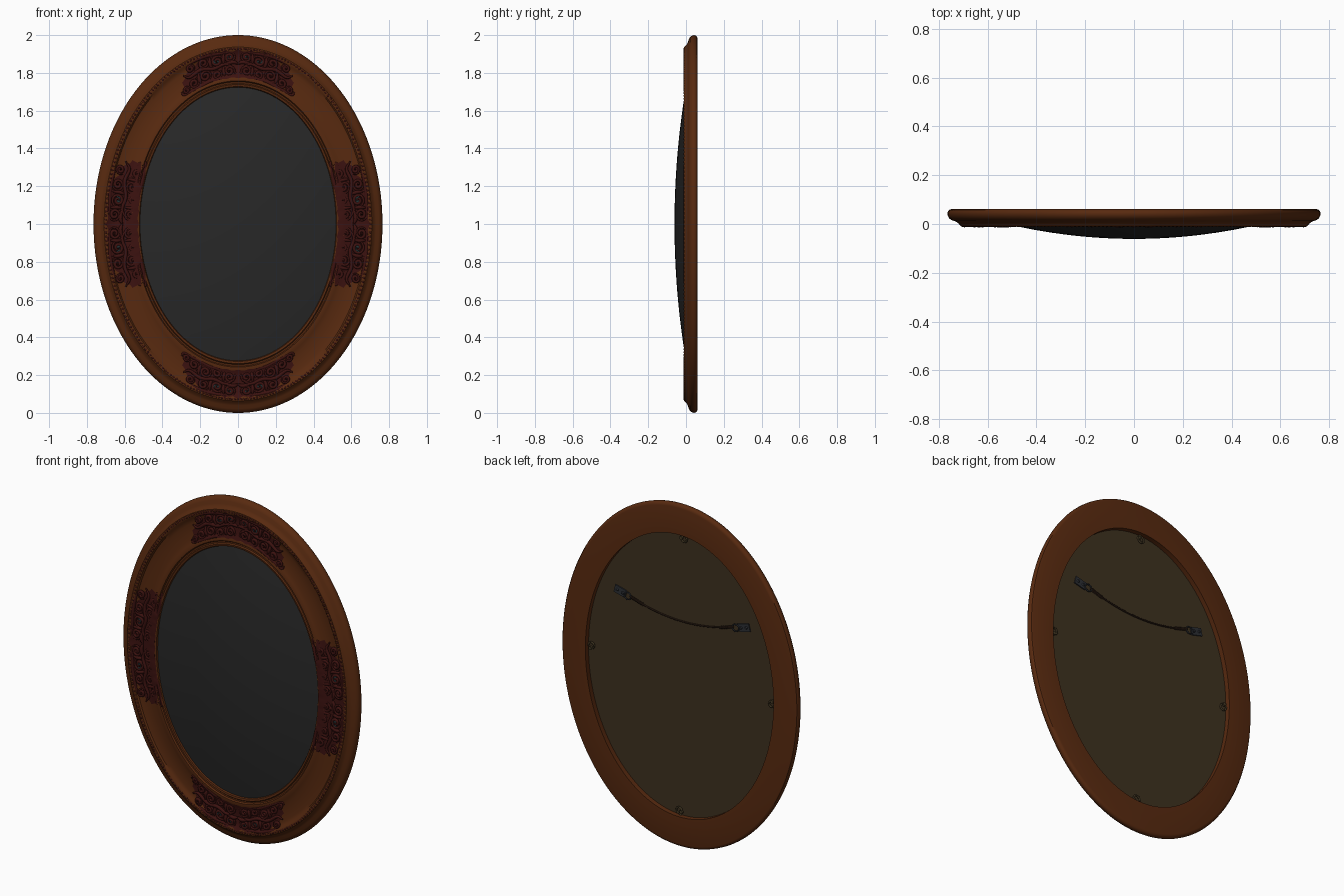
import bpy, bmesh, math
from mathutils import Vector, Matrix

if "Cube" in bpy.data.objects:
    bpy.data.objects.remove(bpy.data.objects["Cube"])

def mat(name, r, g, b):
    m = bpy.data.materials.new(name)
    m.diffuse_color = (r, g, b, 1)
    m.use_nodes = True
    m.node_tree.nodes["Principled BSDF"].inputs["Base Color"].default_value = m.diffuse_color
    return m

WOOD = mat("brown_wood", 0.098, 0.023, 0.005)
CARVE = mat("dark_red_wood", 0.045, 0.006, 0.005)
GLASS = mat("dark_glass", 0.021, 0.021, 0.021)
BOARD = mat("backing_board", 0.048, 0.031, 0.014)
TEAL = mat("dark_teal", 0.018, 0.035, 0.038)
STEEL = mat("dark_steel", 0.025, 0.028, 0.034)
BRASS = mat("dull_brass", 0.06, 0.042, 0.018)
WIRE = mat("wire_brown", 0.03, 0.014, 0.008)

def P(t, s, y):
    """Point on the oval: s = 0 outer edge, s = 1 glass edge."""
    return Vector(((0.765 - 0.245 * s) * math.cos(t), y, 1 + (1 - 0.275 * s) * math.sin(t)))

def finish(bm, name, m, angle=35):
    bmesh.ops.recalc_face_normals(bm, faces=bm.faces[:])
    me = bpy.data.meshes.new(name)
    bm.to_mesh(me)
    bm.free()
    ob = bpy.data.objects.new(name, me)
    bpy.context.collection.objects.link(ob)
    me.materials.append(m)
    bpy.ops.object.select_all(action='DESELECT')
    bpy.context.view_layer.objects.active = ob
    ob.select_set(True)
    bpy.ops.object.shade_smooth_by_angle(angle=math.radians(angle))
    return ob

def loft(name, prof, m, n=160, closed=True, tip=None):
    """Sweep (s, y) profile round the oval; tip closes it to a centre point."""
    bm = bmesh.new()
    rings = [[bm.verts.new(P(2 * math.pi * i / n, s, y)) for i in range(n)] for s, y in prof]
    pairs = list(zip(rings, rings[1:])) + ([(rings[-1], rings[0])] if closed else [])
    for a, b in pairs:
        for i in range(n):
            j = (i + 1) % n
            bm.faces.new((a[i], a[j], b[j], b[i]))
    if tip is not None:
        c = bm.verts.new((0, tip, 1))
        for i in range(n):
            bm.faces.new((rings[-1][i], rings[-1][(i + 1) % n], c))
    return finish(bm, name, m)

def tubes(name, paths, m, r, res=2):
    """paths: lists of (point, radius factor)."""
    cu = bpy.data.curves.new(name, 'CURVE')
    cu.dimensions = '3D'
    cu.bevel_depth, cu.bevel_resolution, cu.use_fill_caps = r, res, True
    for path in paths:
        sp = cu.splines.new('POLY')
        sp.points.add(len(path) - 1)
        for q, (p, f) in zip(sp.points, path):
            q.co = (*p, 1)
            q.radius = f
        sp.use_smooth = True
    ob = bpy.data.objects.new(name, cu)
    bpy.context.collection.objects.link(ob)
    cu.materials.append(m)
    return ob

# Frame moulding: front runs from the outer edge to the glass, then round the back
FRONT = [(0, .042), (.01, .032), (.035, .022), (.08, .015), (.14, .010), (.18, .004), (.205, -.004),
         (.23, -.010), (.27, -.011), (.31, -.009), (.34, -.001), (.42, .003), (.56, .004), (.7, 0),
         (.78, -.005), (.83, -.011), (.88, -.011), (.90, -.003), (.93, -.003), (.95, -.010), (.99, -.008), (1.01, .002)]
BACK = [(1.01, .025), (.64, .025), (.64, .061), (.07, .061), (.03, .058), (.008, .051)]
loft("frame", FRONT + BACK, WOOD)

def surf(s):
    for (a, ya), (b, yb) in zip(FRONT, FRONT[1:]):
        if a <= s <= b:
            return ya + (yb - ya) * (s - a) / (b - a)
    return FRONT[-1][1]

# Domed glass and backing board
loft("domed_glass", [(1 + (1 - k) * 2.122, -.061 + .061 * k * k) for k in (1, .9, .8, .7, .6, .5, .4, .3)],
     GLASS, closed=False).name = "glass_rim"
bm = bmesh.new()
n, rows = 128, 14
rings = [[bm.verts.new((.522 * k / rows * math.cos(2 * math.pi * i / n), -.061 + .061 * (k / rows) ** 2,
                        1 + .727 * k / rows * math.sin(2 * math.pi * i / n))) for i in range(n)] for k in range(1, rows + 1)]
tip = bm.verts.new((0, -.061, 1))
for i in range(n):
    j = (i + 1) % n
    bm.faces.new((tip, rings[0][i], rings[0][j]))
    for a, b in zip(rings, rings[1:]):
        bm.faces.new((a[i], b[i], b[j], a[j]))
bpy.data.objects.remove(bpy.data.objects["glass_rim"])
finish(bm, "domed_glass", GLASS)
loft("backing_board", [(.63, .027), (.63, .032)], BOARD, closed=False, tip=.032)

# Beaded rings
def beads(name, s, y, count, r, m):
    bm = bmesh.new()
    for i in range(count):
        bmesh.ops.create_icosphere(bm, subdivisions=1, radius=r,
                                   matrix=Matrix.Translation(P(2 * math.pi * i / count, s, y)))
    finish(bm, name, m, 60)

beads("outer_bead_ring", .265, -.006, 260, .0085, CARVE)
beads("inner_bead_ring", .965, -.004, 260, .006, CARVE)

# Carved scrollwork: u runs along the oval, v towards its outside
SCROLLS = [(.045, .040, .030, 1), (.05, -.040, .032, -1), (.115, .028, .036, -1), (.125, -.050, .028, 1),
           (.19, .040, .030, 1), (.195, -.035, .034, -1), (.262, .045, .022, -1), (.27, -.045, .030, 1),
           (.325, -.055, .020, -1)]
STEMS = [[(0, -.075), (.06, 0), (.14, -.01), (.21, .01), (.28, .0), (.31, .03)],
         [(0, .075), (.08, .07), (.15, .075), (.22, .075), (.27, .07)],
         [(0, -.08), (.09, -.08), (.17, -.075), (.25, -.08), (.345, -.072), (.355, -.045)],
         [(.0, .0), (.03, .01), (.08, .0)],
         [(.15, -.01), (.155, .03), (.15, .06)],
         [(.23, .0), (.235, -.04), (.23, -.07)],
         [(.085, -.01), (.085, -.045), (.08, -.07)],
         [(.08, .0), (.08, .035), (.075, .065)]]

def smooth(pts, k=6):
    pts = [Vector(p) for p in pts]
    e = [2 * pts[0] - pts[1]] + pts + [2 * pts[-1] - pts[-2]]
    out = []
    for a, b, c, d in zip(e, e[1:], e[2:], e[3:]):
        for i in range(k):
            t = i / k
            out.append(.5 * (2 * b + (c - a) * t + (2 * a - 5 * b + 4 * c - d) * t * t + (3 * b - a - 3 * c + d) * t ** 3))
    return out + [pts[-1]]

def ornament(name, centre, speed, smid, sv, su, holes):
    def at(u, v, y):
        return P(centre + u * su / speed, smid - v * sv / .26, y)
    paths = []
    for sign in (1, -1):
        for cu_, cv, r, d in SCROLLS:      # spiral volutes
            path = []
            for i in range(27):
                k = i / 26
                a = d * (k * 3.4 * math.pi + 2.2)
                rr = r * (1 - .82 * k)
                path.append((at(sign * (cu_ + rr * math.cos(a)), cv + rr * math.sin(a), -.003), .45 + .45 * math.sin(k * 2.6)))
            path.append((at(sign * cu_, cv, -.005), 1.1))
            paths.append(path)
        for st in STEMS:                   # leafy stems
            pts = smooth(st)
            m = len(pts) - 1
            paths.append([(at(sign * p.x, p.y, -.002), .4 + .75 * math.sin(math.pi * i / m)) for i, p in enumerate(pts)])
    tubes(name + "_scrolls", paths, CARVE, .0095)
    # low relief ground with a scalloped, tapering outline
    bm = bmesh.new()
    cols, rws, grid = 72, 8, []
    for i in range(cols + 1):
        u = -.33 + .66 * i / cols
        k = abs(u) / .33
        wob = .009 * math.cos(u * 90)
        top = .076 - .075 * k ** 3 + wob * .8
        bot = -.082 + .03 * k ** 4 - wob * .3
        row = []
        for j in range(rws + 1):
            v = bot + (top - bot) * j / rws
            row.append(bm.verts.new(at(u, v, surf(smid - v * sv / .26) - .003)))
        grid.append(row)
    for a, b in zip(grid, grid[1:]):
        for j in range(rws):
            bm.faces.new((a[j], a[j + 1], b[j + 1], b[j]))
    finish(bm, name + "_ground", CARVE)
    # small teal leaf inlays
    bm = bmesh.new()
    for sign in (1, -1):
        for hu, hv in holes:
            bm.faces.new([bm.verts.new(at(sign * (hu + .022 * math.cos(q * math.pi / 6)),
                                          hv + .012 * math.sin(q * math.pi / 6), -.008)) for q in range(12)])
    finish(bm, name + "_inlays", TEAL)

for nm, c in (("top_carving", math.pi / 2), ("bottom_carving", -math.pi / 2)):
    ornament(nm, c, .64, .55, .85, .95, [(.118, .028), (.045, .038)])
for nm, c in (("right_carving", 0), ("left_carving", math.pi)):
    ornament(nm, c, .85, .62, 1.08, 1.08, [(.118, .028)])

# Turn hooks holding the board
for i, nm in enumerate(("right", "top", "left", "bottom")):
    t = i * math.pi / 2
    c = P(t, .72, .036)
    out = Vector((math.cos(t), 0, math.sin(t)))
    side = Vector((-out.z, 0, out.x))
    hook = [(c + out * .03 * (1 - k / 8) + side * .004 * k, 1) for k in range(5)]
    curl = [(c + side * .016 - out * .005 + (out * math.cos(a) + side * math.sin(a)) * .018 + Vector((0, .004, 0)), 1)
            for a in [k * .5 for k in range(10)]]
    tubes(nm + "_hook", [hook, curl, [(c, 2), (c + Vector((0, .012, 0)), 2)]], BRASS, .005)

# Hanging plates, rings, screws and wire
for sx, nm in ((1, "right"), (-1, "left")):
    tilt = Matrix.Translation((sx * .4, .035, 1.38)) @ Matrix.Rotation(-sx * .25, 4, 'Y')
    bm = bmesh.new()
    bmesh.ops.create_cube(bm, size=1, matrix=tilt @ Matrix.Diagonal((.075, .007, .045, 1)))
    for dx in (-.018, .018):
        bmesh.ops.create_cone(bm, cap_ends=True, segments=12, radius1=.009, radius2=.006, depth=.008,
                              matrix=tilt @ Matrix.Translation((dx, .007, 0)) @ Matrix.Rotation(-math.pi / 2, 4, 'X'))
    finish(bm, nm + "_hanger_plate", STEEL)
    ring = [(tilt @ Vector((-sx * .052 + .022 * math.cos(a), .006, .02 * math.sin(a))), 1)
            for a in [k * math.pi / 8 for k in range(17)]]
    tubes(nm + "_hanger_ring", [ring], STEEL, .004)

def sag(x):
    return Vector((x, .04, 1.312 + .055 * (x / .33) ** 2))

wire = [(sag(-.335 + .67 * i / 40), 1) for i in range(41)]
wraps = [[(sag(sx * (.33 - .0009 * k)) + Vector((0, .006 * math.cos(k * .7), .006 * math.sin(k * .7))), .7)
          for k in range(90)] for sx in (1, -1)]
tubes("hanging_wire", [wire] + wraps, WIRE, .0045, 1)
